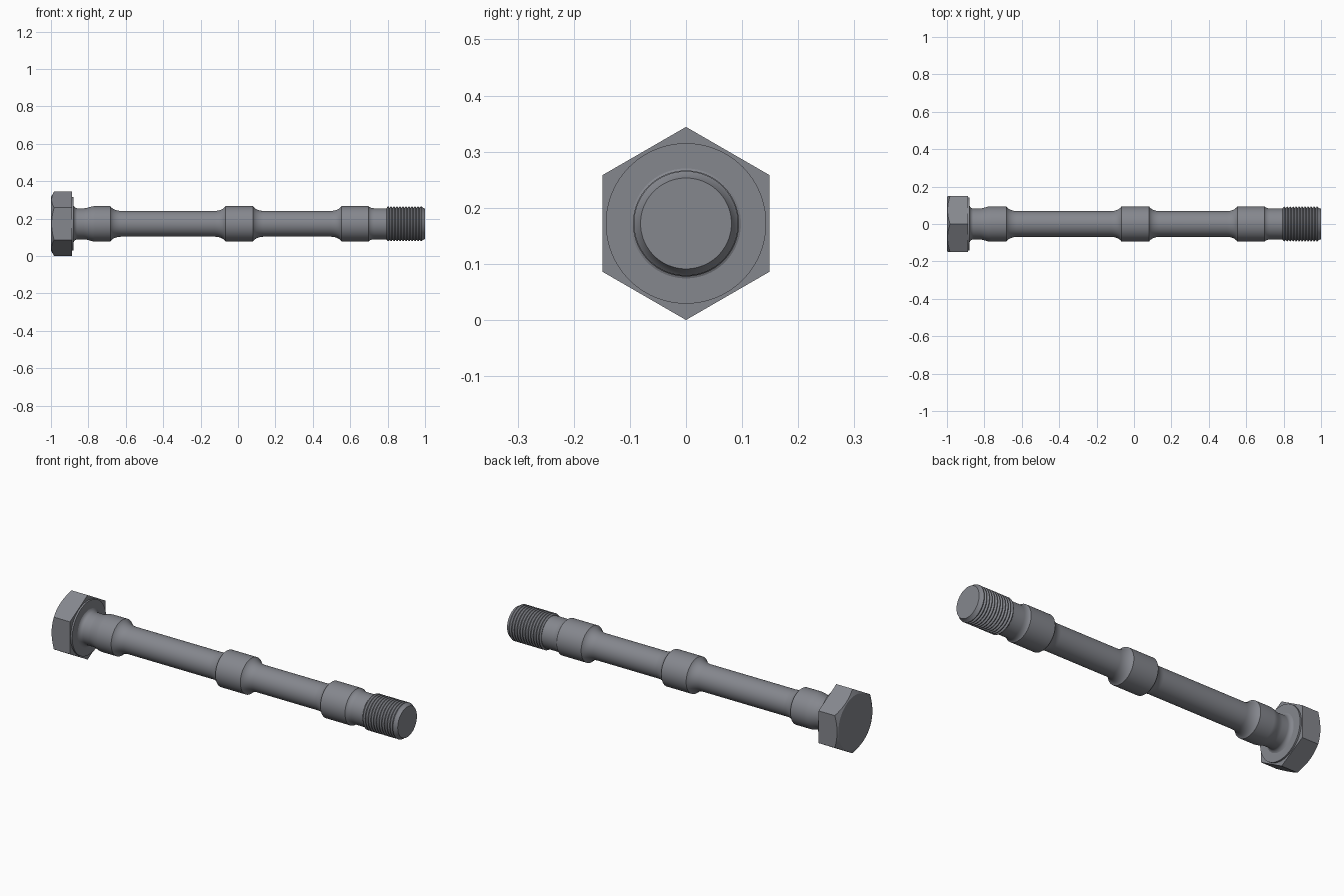
import bpy, bmesh
from math import pi, cos, sin, radians

if "Cube" in bpy.data.objects:
    bpy.data.objects.remove(bpy.data.objects["Cube"])

AXIS_Z = 0.172
SEG = 96

# Dark steel
steel = bpy.data.materials.new("dark_steel")
steel.diffuse_color = (0.235, 0.243, 0.27, 1)
steel.use_nodes = True
steel.node_tree.nodes["Principled BSDF"].inputs["Base Color"].default_value = steel.diffuse_color


def finish(name, bm):
    bmesh.ops.recalc_face_normals(bm, faces=bm.faces)
    me = bpy.data.meshes.new(name)
    bm.to_mesh(me)
    bm.free()
    me.materials.append(steel)
    ob = bpy.data.objects.new(name, me)
    bpy.context.collection.objects.link(ob)
    ob.location.z = AXIS_Z
    bpy.ops.object.select_all(action='DESELECT')
    ob.select_set(True)
    bpy.context.view_layer.objects.active = ob
    bpy.ops.object.shade_smooth_by_angle(angle=radians(22))
    return ob


def skin(name, rings):
    """Join rings around the x axis; each ring is a function angle -> (x, radius)."""
    bm = bmesh.new()
    loops = []
    for ring in rings:
        loop = []
        for i in range(SEG):
            a = 2 * pi * i / SEG
            x, r = ring(a)
            loop.append(bm.verts.new((x, r * sin(a), r * cos(a))))
        loops.append(loop)
    for a, b in zip(loops, loops[1:]):
        for i in range(SEG):
            j = (i + 1) % SEG
            bm.faces.new((a[i], a[j], b[j], b[i]))
    bm.faces.new(loops[0])
    bm.faces.new(loops[-1])
    return finish(name, bm)


def lathe(name, profile):
    return skin(name, [lambda a, p=p: p for p in profile])


def fillet(x0, r0, x1, r1, n=8):
    """Concave arc, tangent to the axis at its smaller end."""
    if r1 < r0:
        return fillet(x1, r1, x0, r0, n)[::-1]
    full = pi * 0.375
    return [(x0 + (x1 - x0) * sin(full * i / n) / sin(full),
             r0 + (r1 - r0) * (1 - cos(full * i / n)) / (1 - cos(full)))
            for i in range(n + 1)]


def blend(x0, r0, x1, r1, n=8):
    """Soft S-shaped step, tangent to the axis at both ends."""
    return [(x0 + (x1 - x0) * i / n, r0 + (r1 - r0) * (1 - cos(pi * i / n)) / 2)
            for i in range(n + 1)]


# Hex head with a conical chamfer on its outer end
def hex_radius(a):
    return 0.149 / cos((a % (pi / 3)) - pi / 6)


CH = 0.143
skin("hex_head", [
    lambda a: (-1.0, CH),
    lambda a: (-1.0 + (hex_radius(a) - CH) * 0.577, hex_radius(a)),
    lambda a: (-0.888, hex_radius(a)),
])

# Washer face under the head
lathe("washer_face", [(-0.895, 0.143), (-0.879, 0.143)])

# Waisted shank with three fitted collars
THIN, NECK, COLLAR = 0.069, 0.083, 0.0945
shank = [(-0.885, 0.098)]
shank += fillet(-0.879, 0.098, -0.858, NECK)
shank += blend(-0.825, NECK, -0.765, COLLAR)
shank += fillet(-0.683, COLLAR, -0.625, THIN)
shank += fillet(-0.123, THIN, -0.067, COLLAR)
shank += fillet(0.08, COLLAR, 0.136, THIN)
shank += fillet(0.497, THIN, 0.553, COLLAR)
shank += fillet(0.698, COLLAR, 0.728, NECK)
shank += [(0.79, NECK), (0.81, NECK)]
lathe("shank", shank)

# Threaded end: repeated ridges, then an end chamfer
ROOT, CREST, TURNS = 0.085, 0.093, 12
start, stop = 0.795, 0.987
pitch = (stop - start) / TURNS
thread = []
for i in range(TURNS):
    x = start + i * pitch
    thread += [(x, ROOT), (x + pitch * 0.4, CREST), (x + pitch * 0.6, CREST)]
thread += [(stop, 0.087), (1.0, 0.081)]
lathe("threaded_end", thread)
